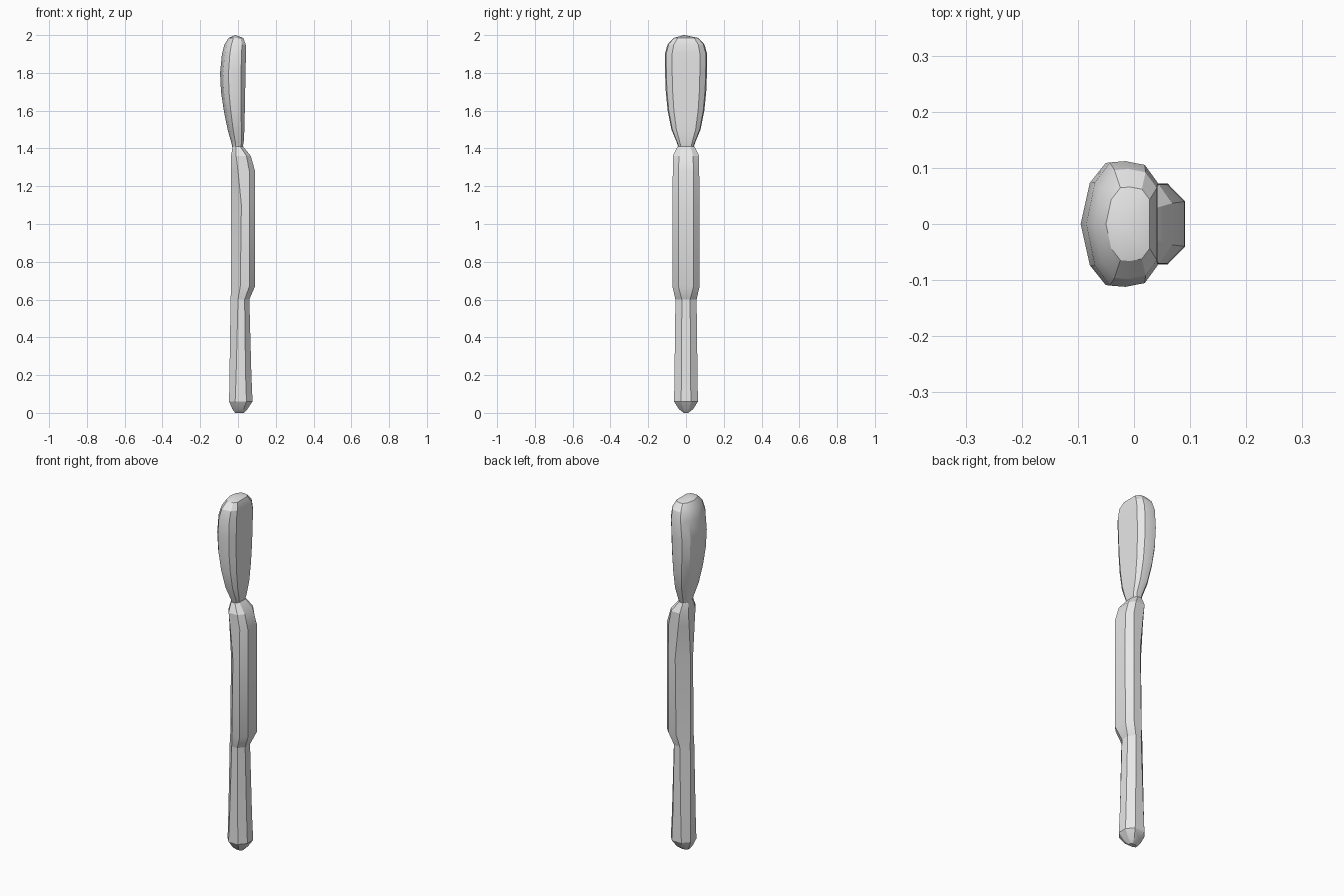
import bpy, bmesh, math

cube = bpy.data.objects.get("Cube")
if cube:
    bpy.data.objects.remove(cube, do_unlink=True)

grey = bpy.data.materials.new("plain grey")
grey.diffuse_color = (0.8, 0.8, 0.8, 1)
grey.use_nodes = True
bsdf = grey.node_tree.nodes["Principled BSDF"]
bsdf.inputs["Base Color"].default_value = (0.8, 0.8, 0.8, 1)
bsdf.inputs["Roughness"].default_value = 0.6


def loft(name, rings, cap_bottom=False, cap_top=False, tip=None):
    """Skin a stack of (z, half outline) rings, each mirrored across y."""
    bm = bmesh.new()
    loops = []
    for z, half in rings:
        pts = half + [(x, -y) for x, y in reversed(half) if y > 1e-6]
        loops.append([bm.verts.new((x, y, z)) for x, y in pts])
    n = len(loops[0])
    for low, high in zip(loops, loops[1:]):
        for i in range(n):
            j = (i + 1) % n
            bm.faces.new((low[i], low[j], high[j], high[i]))
    if cap_bottom:
        bm.faces.new(loops[0])
    if cap_top:
        bm.faces.new(loops[-1])
    if tip:
        top = bm.verts.new(tip)
        for i in range(n):
            bm.faces.new((loops[-1][i], loops[-1][(i + 1) % n], top))
    bmesh.ops.recalc_face_normals(bm, faces=bm.faces)
    # open shells: make sure the normals point away from the long axis
    if sum(f.normal.x * f.calc_center_median().x +
           f.normal.y * f.calc_center_median().y for f in bm.faces) < 0:
        bmesh.ops.reverse_faces(bm, faces=bm.faces)
    mesh = bpy.data.meshes.new(name)
    bm.to_mesh(mesh)
    bm.free()
    mesh.materials.append(grey)
    ob = bpy.data.objects.new(name, mesh)
    bpy.context.collection.objects.link(ob)
    bpy.ops.object.select_all(action='DESELECT')
    ob.select_set(True)
    bpy.context.view_layer.objects.active = ob
    bpy.ops.object.shade_smooth_by_angle(angle=math.radians(25))
    return ob


def octagon(x0, a, xa, xb, hy, x1, b):
    """Half octagon: back flat (x0, a), side flat xa..xb at hy, front flat (x1, b)."""
    return [(x0, a), (xa, hy), (xb, hy), (x1, b)]


HEAD = [(0, 0), (0.12, 0.66), (0.33, 0.98), (0.55, 1), (0.82, 0.94), (1, 0.66)]


def head_section(x0, x1, hy):
    """Domed towards -x, flat towards +x."""
    return [(x0 + u * (x1 - x0), v * hy) for u, v in HEAD]


# Handle, with a rounded butt end
joint = (0.60, octagon(-0.039, 0.018, 0.0, 0.035, 0.056, 0.06, 0.022))
loft("handle", [
    (0.0, octagon(-0.015, 0.005, 0.0, 0.02, 0.012, 0.03, 0.006)),
    (0.02, octagon(-0.03, 0.016, -0.005, 0.03, 0.038, 0.05, 0.016)),
    (0.06, octagon(-0.047, 0.026, -0.015, 0.045, 0.063, 0.077, 0.026)),
    (0.20, octagon(-0.045, 0.022, -0.01, 0.04, 0.061, 0.071, 0.024)),
    joint,
], cap_bottom=True)

# Thicker grip section with sloped shoulders
loft("grip", [
    joint,
    (0.67, octagon(-0.037, 0.014, 0.012, 0.06, 0.072, 0.09, 0.04)),
    (1.10, octagon(-0.036, 0.012, 0.018, 0.06, 0.071, 0.091, 0.04)),
    (1.28, octagon(-0.037, 0.025, 0.0, 0.06, 0.07, 0.09, 0.04)),
    (1.36, octagon(-0.037, 0.032, -0.01, 0.045, 0.07, 0.068, 0.037)),
    (1.41, octagon(-0.028, 0.02, -0.012, 0.012, 0.045, 0.027, 0.025)),
], cap_top=True)

# Broad head, tapering into the neck
loft("head", [(z, head_section(x0, x1, hy)) for z, x0, x1, hy in [
    (1.405, -0.03, 0.024, 0.04),
    (1.43, -0.035, 0.03, 0.048),
    (1.50, -0.055, 0.034, 0.077),
    (1.60, -0.075, 0.036, 0.097),
    (1.70, -0.090, 0.038, 0.107),
    (1.80, -0.095, 0.040, 0.111),
    (1.90, -0.085, 0.042, 0.112),
    (1.95, -0.072, 0.041, 0.098),
    (1.985, -0.050, 0.028, 0.066),
]], tip=(-0.015, -0.01, 2.0))
